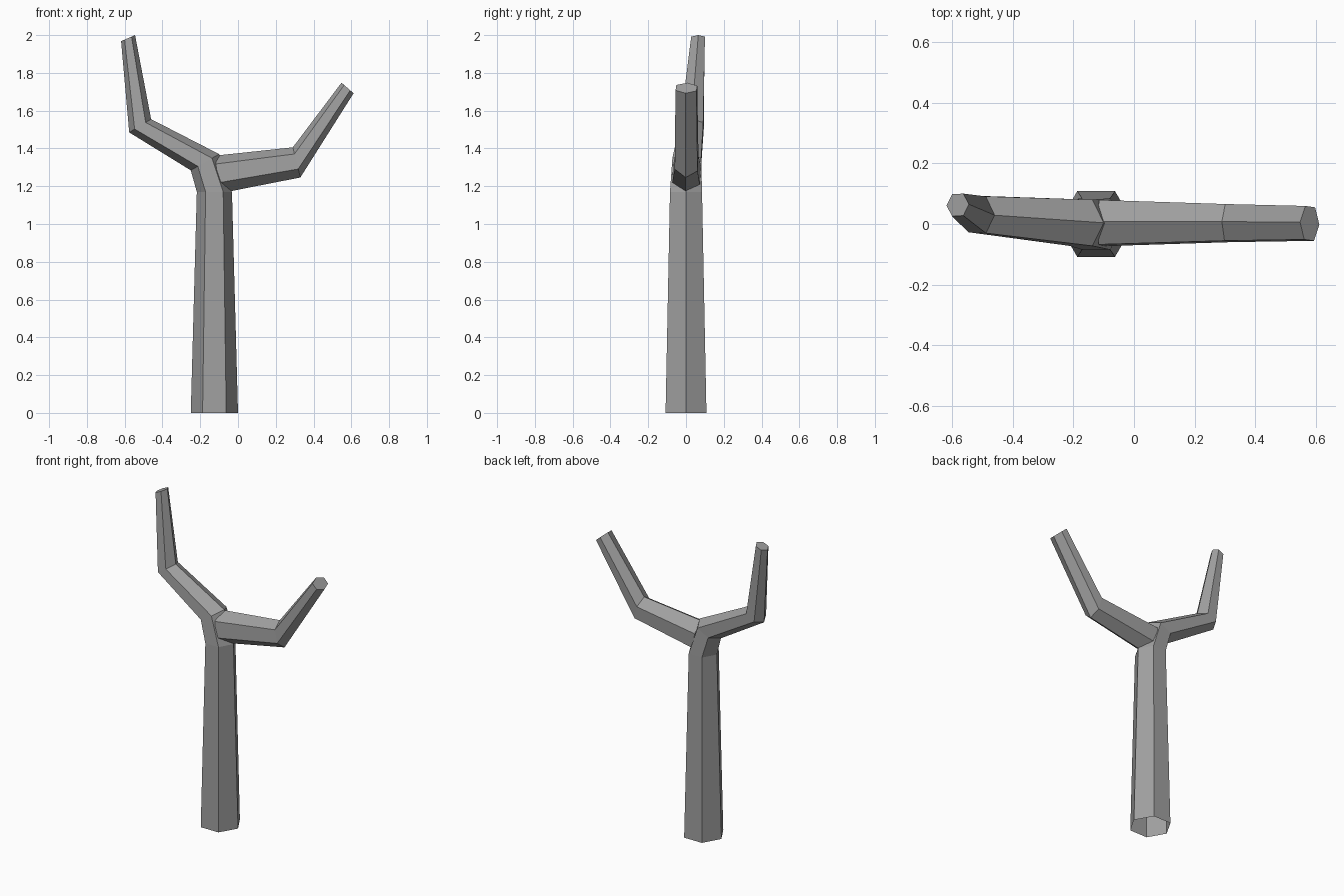
import bpy, bmesh
from math import cos, sin, radians
from mathutils import Vector

cube = bpy.data.objects.get("Cube")
if cube:
    bpy.data.objects.remove(cube, do_unlink=True)

bark = bpy.data.materials.new("grey bark")
bark.use_nodes = True
grey = (0.35, 0.35, 0.35, 1)
bark.diffuse_color = grey
bark.node_tree.nodes["Principled BSDF"].inputs["Base Color"].default_value = grey


def limb(name, rings, twist=0):
    """Six-sided tube through rings of (centre, in-plane axis, depth radius); capped at its tip."""
    bm = bmesh.new()
    loops = []
    for centre, axis, depth in rings:
        loop = []
        for i in range(6):
            a = radians(60 * i + twist)
            p = Vector(centre) + cos(a) * Vector(axis) + Vector((0, sin(a) * depth, 0))
            loop.append(bm.verts.new(p))
        loops.append(loop)
    for low, high in zip(loops, loops[1:]):
        for i in range(6):
            j = (i + 1) % 6
            bm.faces.new((low[i], low[j], high[j], high[i]))
    bm.faces.new(loops[-1])
    bmesh.ops.recalc_face_normals(bm, faces=bm.faces)
    mesh = bpy.data.meshes.new(name)
    bm.to_mesh(mesh)
    bm.free()
    mesh.materials.append(bark)
    obj = bpy.data.objects.new(name, mesh)
    bpy.context.collection.objects.link(obj)


# Trunk bending over into the right-hand branch, open underneath
limb("trunk_and_right_branch", [
    ((-0.125, 0, 0), (0.125, 0, 0), 0.125),
    ((-0.125, 0, 1.17), (0.093, 0, 0), 0.098),
    ((-0.175, 0.004, 1.327), (0.075, 0, 0.043), 0.088),
    ((-0.518, 0.032, 1.52), (0.058, -0.003, 0.035), 0.07),
    ((-0.582, 0.063, 1.984), (0.037, 0.002, 0.016), 0.042),
])

# Left-hand branch growing out of the side of the trunk
limb("left_branch", [
    ((-0.11, 0.003, 1.262), (-0.012, 0, 0.1), 0.085),
    ((0.31, 0.003, 1.326), (-0.02, 0, 0.08), 0.07),
    ((0.58, 0.002, 1.72), (-0.032, 0, 0.028), 0.064),
], twist=4)
